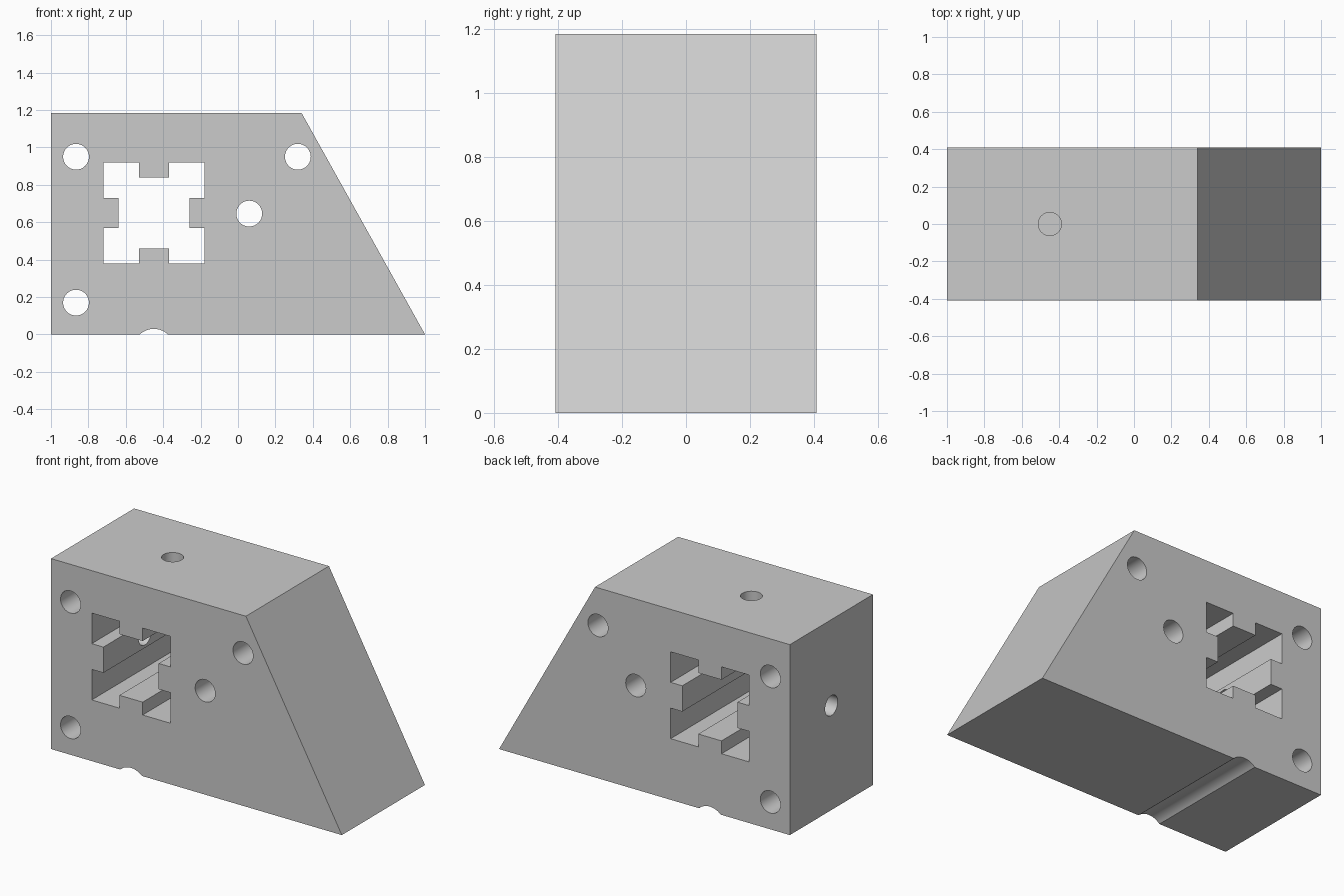
import bpy, bmesh
from math import pi
from mathutils import Matrix, Vector

cube = bpy.data.objects.get("Cube")
if cube:
    bpy.data.objects.remove(cube, do_unlink=True)

HALF_DEPTH = 0.408
HEIGHT = 1.184
SLOT = Vector((-0.45, 0, 0.65))

grey = bpy.data.materials.new("plain grey")
grey.use_nodes = True
grey.diffuse_color = (0.6, 0.6, 0.6, 1)
grey.node_tree.nodes["Principled BSDF"].inputs["Base Color"].default_value = (0.6, 0.6, 0.6, 1)


def add_object(name, bm):
    bmesh.ops.recalc_face_normals(bm, faces=bm.faces)
    mesh = bpy.data.meshes.new(name)
    bm.to_mesh(mesh)
    bm.free()
    mesh.materials.append(grey)
    obj = bpy.data.objects.new(name, mesh)
    bpy.context.collection.objects.link(obj)
    return obj


def prism(name, outline, half):
    """Extrude an x-z outline along y."""
    bm = bmesh.new()
    face = bm.faces.new([bm.verts.new((x, -half, z)) for x, z in outline])
    out = bmesh.ops.extrude_face_region(bm, geom=[face])
    moved = [v for v in out["geom"] if isinstance(v, bmesh.types.BMVert)]
    bmesh.ops.translate(bm, verts=moved, vec=(0, 2 * half, 0))
    return add_object(name, bm)


def rod(name, start, end, radius):
    """Cylinder between two points."""
    start, end = Vector(start), Vector(end)
    axis = end - start
    turn = axis.to_track_quat("Z", "Y").to_matrix().to_4x4()
    bm = bmesh.new()
    bmesh.ops.create_cone(bm, cap_ends=True, segments=48, radius1=radius, radius2=radius,
                          depth=axis.length,
                          matrix=Matrix.Translation((start + end) / 2) @ turn)
    return add_object(name, bm)


# Block with one sloping end
block = prism("block", [(-1, 0), (1, 0), (0.34, HEIGHT), (-1, HEIGHT)], HALF_DEPTH)

# Square slot with a rectangular tab in the middle of each side
outer, inner, tab = 0.27, 0.19, 0.08
quarter = [(outer, tab), (outer, outer), (tab, outer), (tab, inner), (-tab, inner), (-tab, outer)]
outline = []
for turn in range(4):
    for x, z in quarter[:4]:
        for _ in range(turn):
            x, z = -z, x
        outline.append((SLOT.x + x, SLOT.z + z))
    # inner corner that starts the next side
    x, z = -tab, inner
    for _ in range(turn):
        x, z = -z, x
    outline.append((SLOT.x + x, SLOT.z + z))
# drop repeated corners so that the outline is simple
clean = []
for p in outline:
    if all((Vector(p) - Vector(q)).length > 0.001 for q in clean):
        clean.append(p)
cutters = [prism("slot_cutter", clean, 0.6)]

# Round holes through the depth
for i, (x, z) in enumerate([(-0.866, 0.95), (-0.866, 0.17), (0.32, 0.95), (0.06, 0.646)]):
    cutters.append(rod(f"bolt_hole_cutter_{i + 1}", (x, -0.6, z), (x, 0.6, z), 0.069))

# Holes from the top and the side into the slot, and a shallow groove underneath
cutters.append(rod("top_hole_cutter", SLOT, (SLOT.x, 0, 1.4), 0.062))
cutters.append(rod("side_hole_cutter", SLOT, (-1.2, 0, SLOT.z), 0.062))
cutters.append(rod("groove_cutter", (SLOT.x, -0.6, -0.079), (SLOT.x, 0.6, -0.079), 0.109))

bpy.context.view_layer.objects.active = block
for cutter in cutters:
    mod = block.modifiers.new(cutter.name, "BOOLEAN")
    mod.operation = "DIFFERENCE"
    mod.solver = "EXACT"
    mod.object = cutter
    bpy.ops.object.modifier_apply(modifier=mod.name)
for cutter in cutters:
    bpy.data.objects.remove(cutter, do_unlink=True)

# Smooth hole walls, sharp block edges
bpy.ops.object.select_all(action="DESELECT")
block.select_set(True)
bpy.ops.object.shade_smooth_by_angle(angle=pi / 6)
